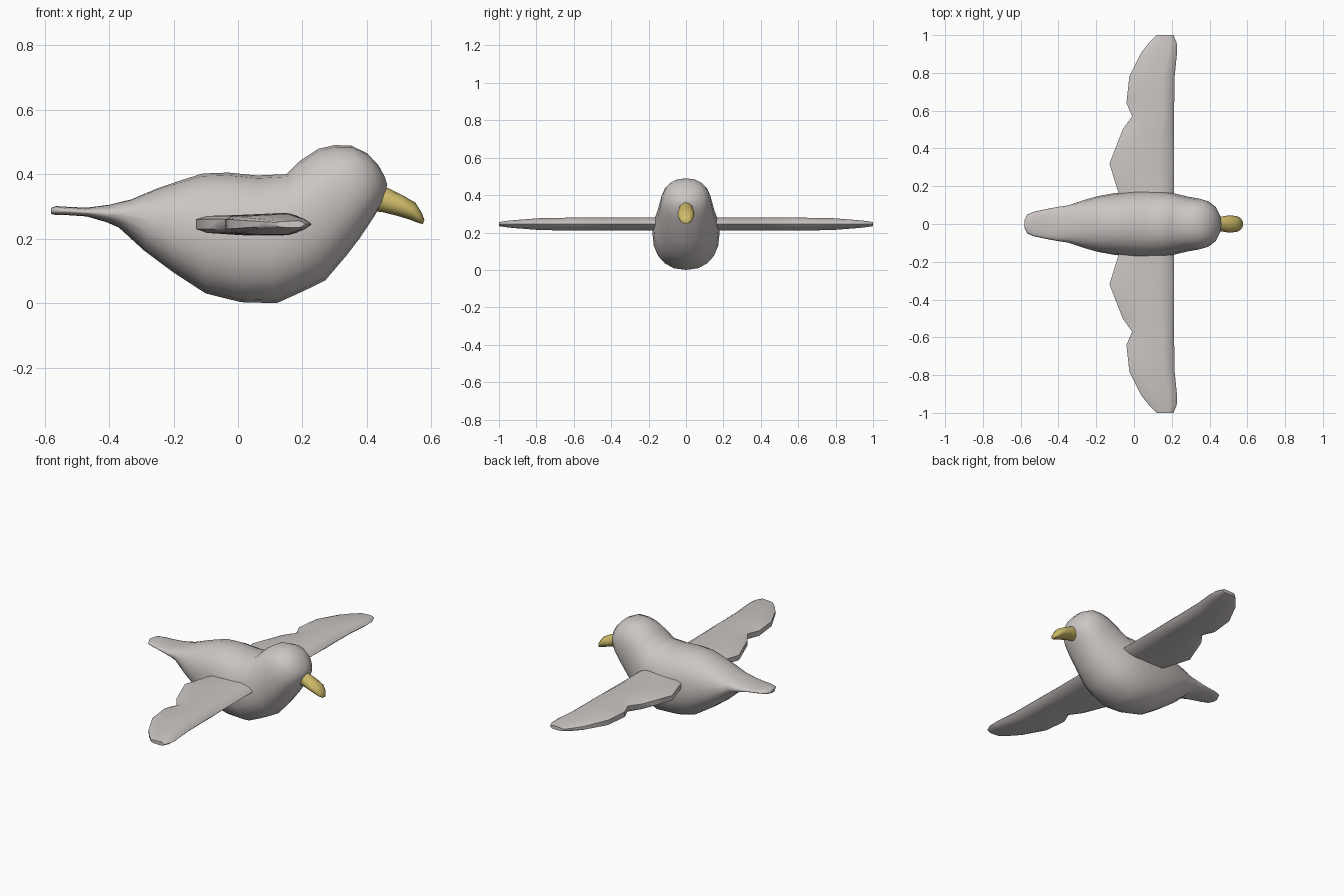
import bpy, bmesh, math
from mathutils import Vector


def material(name, rgb):
    m = bpy.data.materials.new(name)
    m.diffuse_color = (*rgb, 1)
    return m


GREY = material("warm grey", (0.60, 0.565, 0.55))
YELLOW = material("beak yellow", (0.61, 0.49, 0.14))


def loft(name, rings, mat, angle=60):
    """Skin a list of closed rings and cap both ends."""
    bm = bmesh.new()
    loops = [[bm.verts.new(p) for p in ring] for ring in rings]
    n = len(loops[0])
    for a, b in zip(loops, loops[1:]):
        for i in range(n):
            j = (i + 1) % n
            bm.faces.new((a[i], a[j], b[j], b[i]))
    bm.faces.new(loops[0])
    bm.faces.new(loops[-1])
    bmesh.ops.recalc_face_normals(bm, faces=bm.faces)
    me = bpy.data.meshes.new(name)
    bm.to_mesh(me)
    bm.free()
    me.materials.append(mat)
    ob = bpy.data.objects.new(name, me)
    bpy.context.collection.objects.link(ob)
    bpy.ops.object.select_all(action='DESELECT')
    bpy.context.view_layer.objects.active = ob
    ob.select_set(True)
    bpy.ops.object.shade_smooth_by_angle(angle=math.radians(angle))
    return ob


def oval(top, bottom, half_width, power=2.0, n=20):
    """Tilted superellipse spanning a top and bottom point (x, z)."""
    t, b = Vector((top[0], 0, top[1])), Vector((bottom[0], 0, bottom[1]))
    mid, up = (t + b) / 2, (t - b) / 2
    pts = []
    for i in range(n):
        a = 2 * math.pi * i / n
        c, s = math.cos(a), math.sin(a)
        u = math.copysign(abs(c) ** (2 / power), c)
        v = math.copysign(abs(s) ** (2 / power), s)
        pts.append(mid + up * u + Vector((0, half_width * v, 0)))
    return pts


# Body: tail, belly, neck and head in one skin; the rings tilt over at the head
body = [
    ((-0.58, 0.295), (-0.58, 0.277), 0.02),
    ((-0.565, 0.301), (-0.565, 0.273), 0.05),
    ((-0.53, 0.299), (-0.53, 0.273), 0.065),
    ((-0.47, 0.296), (-0.47, 0.269), 0.078),
    ((-0.40, 0.305), (-0.41, 0.252), 0.09),
    ((-0.33, 0.322), (-0.37, 0.235), 0.098),
    ((-0.25, 0.356), (-0.29, 0.162), 0.125),
    ((-0.18, 0.38), (-0.20, 0.095), 0.148),
    ((-0.11, 0.402), (-0.10, 0.03), 0.163),
    ((-0.03, 0.405), (0.01, 0.003), 0.175),
    ((0.06, 0.396), (0.12, 0.0), 0.18),
    ((0.15, 0.40), (0.20, 0.036), 0.173),
    ((0.19, 0.44), (0.27, 0.07), 0.158),
    ((0.25, 0.479), (0.34, 0.152), 0.143),
    ((0.30, 0.49), (0.38, 0.205), 0.136),
    ((0.35, 0.489), (0.42, 0.265), 0.123),
    ((0.40, 0.465), (0.447, 0.31), 0.095),
    ((0.435, 0.428), (0.459, 0.345), 0.055),
    ((0.455, 0.392), (0.462, 0.37), 0.015),
]
loft("body", [oval(t, b, w, 2.25) for t, b, w in body], GREY)

# Beak: short hooked oval tube
beak = [
    ((0.42, 0.375), (0.41, 0.285), 0.035),
    ((0.46, 0.36), (0.445, 0.283), 0.038),
    ((0.51, 0.335), (0.49, 0.272), 0.045),
    ((0.55, 0.312), (0.53, 0.26), 0.043),
    ((0.57, 0.28), (0.556, 0.25), 0.032),
    ((0.578, 0.258), (0.573, 0.245), 0.014),
]
loft("beak", [oval(t, b, w, n=12) for t, b, w in beak], YELLOW)

# Wings: flat sections given as y, trailing x, leading x, half thickness
wing = [
    (0.10, -0.06, 0.21, 0.036), (0.19, -0.09, 0.212, 0.035),
    (0.32, -0.13, 0.212, 0.034), (0.41, -0.095, 0.212, 0.034),
    (0.50, -0.06, 0.212, 0.034), (0.57, -0.01, 0.212, 0.034),
    (0.64, -0.04, 0.213, 0.034), (0.78, -0.025, 0.215, 0.032),
    (0.91, 0.04, 0.228, 0.022), (0.96, 0.08, 0.226, 0.017),
    (1.00, 0.12, 0.208, 0.011),
]
# Section outline as (fraction from trailing to leading edge, thickness factor)
outline = [(0, -0.45), (0.0, 0.45), (0.1, 0.75), (0.4, 0.85), (0.75, 1),
           (0.88, 0.75), (0.97, 0.25), (1, 0), (0.97, -0.25), (0.88, -0.75),
           (0.75, -1), (0.4, -1), (0.1, -0.8)]
for side, label in ((1, "left_wing"), (-1, "right_wing")):
    loft(label, [[(b + (f - b) * u, side * y, 0.245 + h * v)
                  for u, v in outline] for y, b, f, h in wing], GREY)
